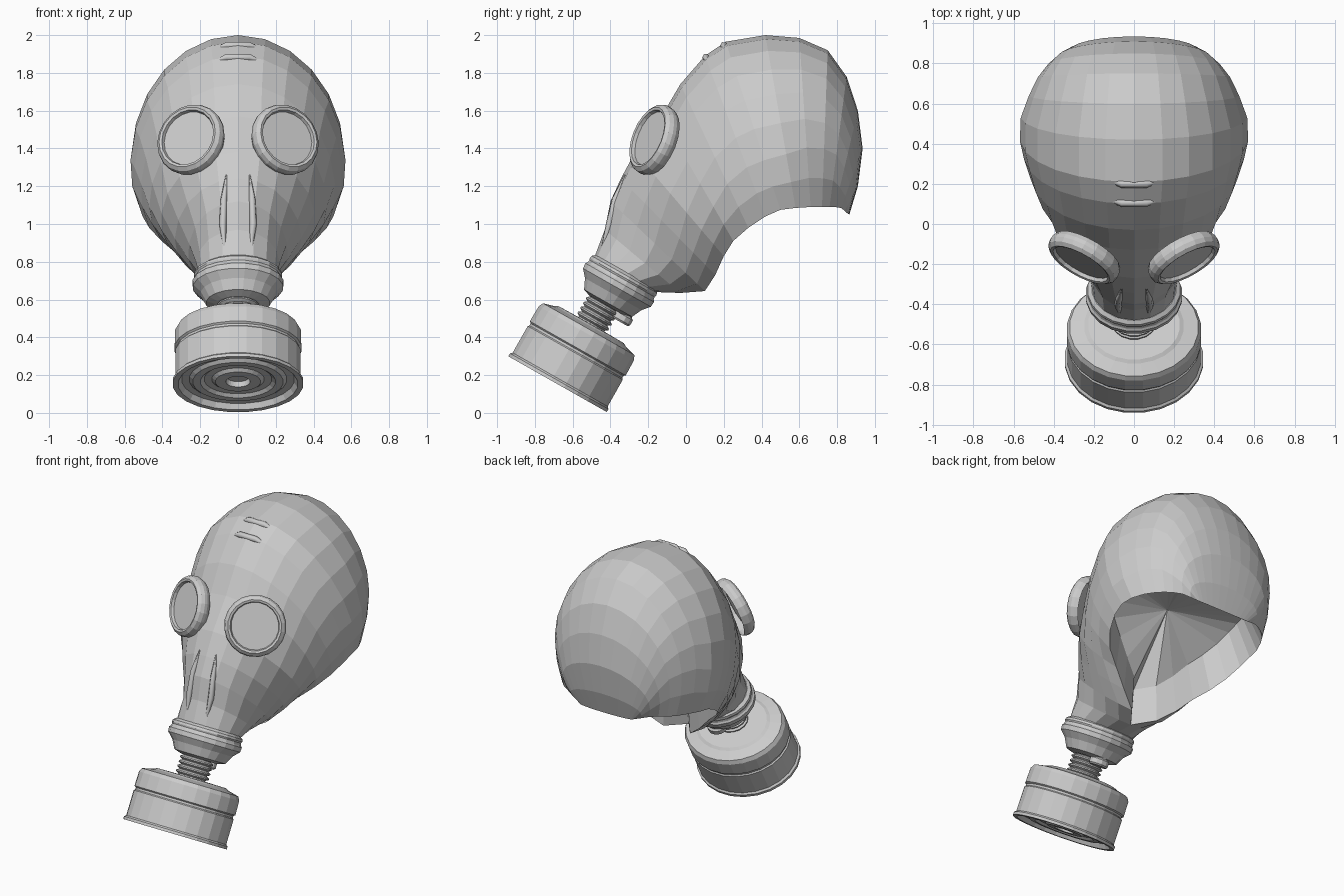
import bpy, bmesh, math
from mathutils import Matrix, Vector, Euler


def make_object(name, verts, faces, mirror=False):
    mesh = bpy.data.meshes.new(name)
    mesh.from_pydata(verts, [], faces)
    bm = bmesh.new()
    bm.from_mesh(mesh)
    bmesh.ops.remove_doubles(bm, verts=bm.verts, dist=0.0005)
    bmesh.ops.recalc_face_normals(bm, faces=bm.faces)
    bm.to_mesh(mesh)
    bm.free()
    ob = bpy.data.objects.new(name, mesh)
    bpy.context.collection.objects.link(ob)
    if mirror:
        mod = ob.modifiers.new("Mirror", 'MIRROR')
        mod.merge_threshold = 0.001
    return ob


def lathe(name, profile, matrix, sides=20, mirror=False):
    """Spin (radius, height) points about local z, then place with matrix."""
    verts, faces = [], []
    for r, h in profile:
        for k in range(sides):
            a = 2 * math.pi * (k + 0.5) / sides
            verts.append(matrix @ Vector((r * math.cos(a), r * math.sin(a), h)))
    for i in range(len(profile) - 1):
        for k in range(sides):
            n = (k + 1) % sides
            faces.append((i * sides + k, i * sides + n,
                          (i + 1) * sides + n, (i + 1) * sides + k))
    return make_object(name, verts, faces, mirror)


def fold(name, points, depth):
    """Raised crease in the rubber: points are (x, y, z, radius)."""
    cu = bpy.data.curves.new(name, 'CURVE')
    cu.dimensions = '3D'
    cu.bevel_depth = depth
    cu.bevel_resolution = 1
    sp = cu.splines.new('POLY')
    sp.points.add(len(points) - 1)
    for p, (x, y, z, r) in zip(sp.points, points):
        p.co = (x, y, z, 1)
        p.radius = r
    ob = bpy.data.objects.new(name, cu)
    bpy.context.collection.objects.link(ob)


# Hood: half sections fanning from the mouth, over the crown, to the nape
# outer y, outer z, rim y, rim z, half width, rim half width, widest fraction
sections = [
    (-0.49, 0.81, -0.17, 0.64, 0.21, 0.00, 0.50),
    (-0.43, 0.97, -0.03, 0.635, 0.22, 0.00, 0.47),
    (-0.40, 1.12, 0.10, 0.645, 0.265, 0.10, 0.42),
    (-0.345, 1.24, 0.155, 0.73, 0.335, 0.21, 0.36),
    (-0.27, 1.38, 0.20, 0.83, 0.41, 0.31, 0.32),
    (-0.13, 1.57, 0.25, 0.91, 0.47, 0.405, 0.28),
    (-0.03, 1.74, 0.33, 0.98, 0.515, 0.47, 0.25),
    (0.10, 1.89, 0.42, 1.04, 0.55, 0.505, 0.24),
    (0.21, 1.965, 0.50, 1.075, 0.57, 0.515, 0.25),
    (0.42, 2.00, 0.58, 1.085, 0.565, 0.505, 0.28),
    (0.60, 1.985, 0.66, 1.09, 0.525, 0.47, 0.32),
    (0.75, 1.92, 0.72, 1.09, 0.48, 0.43, 0.34),
    (0.85, 1.78, 0.76, 1.09, 0.43, 0.39, 0.36),
    (0.91, 1.60, 0.79, 1.09, 0.38, 0.345, 0.36),
    (0.935, 1.40, 0.82, 1.085, 0.325, 0.295, 0.36),
    (0.91, 1.20, 0.84, 1.07, 0.265, 0.245, 0.36),
    (0.865, 1.05, 0.85, 1.06, 0.20, 0.19, 0.36),
]
N = 8
verts, faces = [], []
for py, pz, ey, ez, w, we, m in sections:
    a0 = -math.acos(we / w)
    for k in range(N + 1):
        a = a0 + (math.pi / 2 - a0) * k / N
        s = math.sin(a)
        d = m + (1 - m) * s if s > 0 else m - m * s / math.sin(a0)
        x = 0 if k == N else w * math.cos(a)
        verts.append((x, ey + (py - ey) * d, ez + (pz - ez) * d))
for i in range(len(sections) - 1):
    for k in range(N):
        a = i * (N + 1) + k
        faces.append((a, a + 1, a + N + 2, a + N + 1))
make_object("hood", verts, faces, mirror=True)

# Inner lining: rim turned up inside the hood and closed across
rim = [(0, -0.03, 0.635)] + [(s[5], s[2], s[3]) for s in sections[2:]] + [(0, 0.865, 1.05)]
count = len(rim)
lining = rim + [(x * 0.88, 0.42 + (y - 0.42) * 0.85 - 0.04, z + 0.24) for x, y, z in rim]
lining.append((0, 0.32, 1.30))
faces = [(i, i + 1, count + i + 1, count + i) for i in range(count - 1)]
faces += [(count + i, count + i + 1, 2 * count) for i in range(count - 1)]
make_object("inner_lining", lining, faces, mirror=True)

# Eyepieces
normal = Vector((0.46, -0.82, 0.33)).normalized()
eye = Matrix.Translation((0.258, -0.185, 1.453)) @ normal.to_track_quat('Z', 'Y').to_matrix().to_4x4()
lathe("eye_frame", [(0.18, -0.06), (0.192, -0.035), (0.194, -0.015), (0.187, 0.008),
                    (0.168, 0.024), (0.154, 0.02), (0.148, 0.0)], eye, 20, True)
lathe("eye_lens", [(0.15, 0.002), (0.0, 0.002)], eye, 20, True)

# Nose creases and brow wrinkles
for side, label in ((1, "right"), (-1, "left")):
    fold("nose_fold_" + label, [(side * 0.062, -0.325, 1.26, 0.2), (side * 0.075, -0.375, 1.13, 0.9),
                                (side * 0.08, -0.405, 1.0, 1.0), (side * 0.072, -0.44, 0.88, 0.4)], 0.02)
for i, (y, z) in enumerate(((0.105, 1.882), (0.20, 1.945))):
    fold("brow_wrinkle_%d" % (i + 1), [(-0.14, y + 0.02, z - 0.03, 0.3), (-0.06, y, z, 1),
                                       (0.06, y, z, 1), (0.14, y + 0.02, z - 0.03, 0.3)], 0.02)

# Filter assembly shares one tilted, slightly flattened axis
tilt = Euler((math.radians(-29.5), 0, 0))
base = Matrix.LocRotScale(Vector((0, -0.68, 0.152)), tilt, Vector((1, 0.87, 1)))

# Canister with ringed underside
lathe("filter_canister", [
    (0, 0.045), (0.06, 0.045), (0.065, 0.015), (0.12, 0.015), (0.14, 0.03), (0.18, 0.03),
    (0.20, 0.015), (0.24, 0.015), (0.26, 0.03), (0.30, 0.03), (0.318, 0.0), (0.347, 0.0),
    (0.347, 0.018), (0.335, 0.028), (0.335, 0.19), (0.327, 0.197), (0.327, 0.21),
    (0.338, 0.218), (0.336, 0.31), (0.322, 0.335), (0.25, 0.352), (0.23, 0.362), (0, 0.365)],
    base, 24)

# Threaded neck
thread = [(0.09, 0.35)]
for i in range(5):
    h = 0.37 + i * 0.03
    thread += [(0.092, h), (0.11, h + 0.01), (0.11, h + 0.018), (0.092, h + 0.028)]
lathe("threaded_neck", thread, base, 16)

# Mouthpiece cup with clamping bead
lathe("mouthpiece", [
    (0, 0.49), (0.12, 0.49), (0.17, 0.505), (0.20, 0.56), (0.22, 0.58), (0.24, 0.60),
    (0.243, 0.63), (0.234, 0.64), (0.23, 0.655), (0.235, 0.665), (0.232, 0.68),
    (0.212, 0.695), (0.19, 0.695)], base @ Matrix.Translation((0, 0.025, 0)), 20)

# Exhale valve behind the neck
lathe("exhale_valve", [(0, 0.45), (0.055, 0.45), (0.065, 0.46), (0.065, 0.49),
                       (0.05, 0.50), (0.05, 0.55)],
      base @ Matrix.Translation((0, 0.145, 0)), 12)
